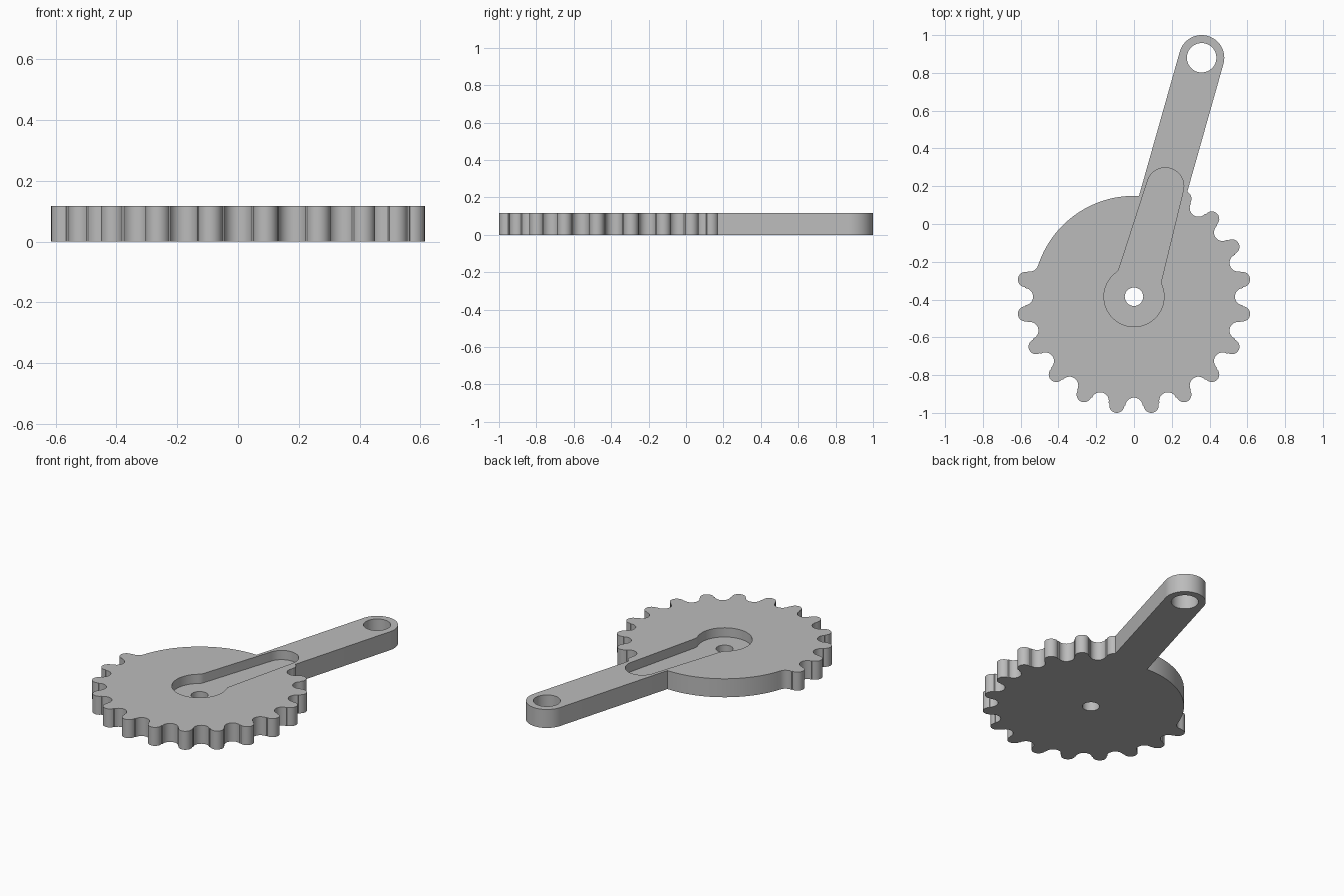
import bpy
import bmesh
from math import cos, sin, asin, atan2, degrees, hypot, radians

HUB = (0.0, -0.385)            # gear centre
END = (0.358, 0.88)            # centre of the hole at the arm tip
THICK = 0.117
ROOT, TIP_C, TIP_R = 0.534, 0.582, 0.04
VALLEY_C = 0.58
VALLEY_R = VALLEY_C - ROOT
ARM_W = 0.12
PITCH = 18
AXIS = degrees(atan2(END[1] - HUB[1], END[0] - HUB[0]))
LENGTH = hypot(END[0] - HUB[0], END[1] - HUB[1])

if "Cube" in bpy.data.objects:
    bpy.data.objects.remove(bpy.data.objects["Cube"])


def polar(centre, r, deg):
    return (centre[0] + r * cos(radians(deg)), centre[1] + r * sin(radians(deg)))


def arc(centre, r, start, stop, n):
    return [polar(centre, r, start + (stop - start) * i / n) for i in range(n + 1)]


def on_arm(along, side=0.0):
    """Point given along the arm axis and to its left."""
    return polar(polar(HUB, along, AXIS), side, AXIS + 90)


def prism(name, points, z0, z1):
    """Extrude a closed outline between two heights."""
    bm = bmesh.new()
    face = bm.faces.new([bm.verts.new((x, y, z0)) for x, y in points])
    top = bmesh.ops.extrude_face_region(bm, geom=[face])
    verts = [v for v in top["geom"] if isinstance(v, bmesh.types.BMVert)]
    bmesh.ops.translate(bm, verts=verts, vec=(0, 0, z1 - z0))
    bmesh.ops.recalc_face_normals(bm, faces=bm.faces)
    mesh = bpy.data.meshes.new(name)
    bm.to_mesh(mesh)
    bm.free()
    obj = bpy.data.objects.new(name, mesh)
    bpy.context.collection.objects.link(obj)
    return obj


# Outline: plain cam arc, then teeth, then the arm's round end
arm_root = AXIS + degrees(asin(ARM_W / ROOT))
first = 171
outline = arc(HUB, ROOT, arm_root, first - PITCH / 2, 32)
half_valley = first - PITCH / 2
outline += arc(polar(HUB, VALLEY_C, half_valley), VALLEY_R,
               half_valley - 180, half_valley - 265, 6)[1:]
for k in range(15):
    a = first + k * PITCH
    last = k == 14
    outline += arc(polar(HUB, TIP_C, a), TIP_R, a - 94, a + (1 if last else 94), 12)
    if not last:
        b = a + PITCH / 2
        outline += arc(polar(HUB, VALLEY_C, b), VALLEY_R, b - 95, b - 265, 12)
outline += arc(END, ARM_W, AXIS - 90, AXIS + 90, 32)
crank = prism("toothed_crank", outline, 0, THICK)

# Keyhole pocket: round hub recess running into a tapered slot
slot_tip = on_arm(0.608)
pocket = arc(slot_tip, 0.098, AXIS - 88, AXIS + 88, 24)
pocket += [on_arm(0.125, 0.116), on_arm(0.108, 0.119)]
pocket += arc(HUB, 0.159, AXIS + 54, AXIS + 306, 40)
pocket += [on_arm(0.108, -0.119), on_arm(0.125, -0.116)]

cutters = [
    prism("pocket_cutter", pocket, THICK / 2, THICK * 2),
    prism("axle_cutter", arc(HUB, 0.049, 0, 352.5, 47), -THICK, THICK * 2),
    prism("pin_cutter", arc(END, 0.078, 0, 352.5, 47), -THICK, THICK * 2),
]

bpy.ops.object.select_all(action="DESELECT")
bpy.context.view_layer.objects.active = crank
crank.select_set(True)
for cutter in cutters:
    cutter.hide_render = True
    mod = crank.modifiers.new(cutter.name, "BOOLEAN")
    mod.operation = "DIFFERENCE"
    mod.solver = "EXACT"
    mod.object = cutter
    bpy.ops.object.modifier_apply(modifier=mod.name)
    bpy.data.objects.remove(cutter)

# Plain grey finish
grey = bpy.data.materials.new("plain_grey")
grey.use_nodes = True
colour = (0.5, 0.5, 0.5, 1)
grey.diffuse_color = colour
grey.node_tree.nodes["Principled BSDF"].inputs["Base Color"].default_value = colour
crank.data.materials.clear()
crank.data.materials.append(grey)
bpy.ops.object.shade_smooth_by_angle(angle=radians(30))
